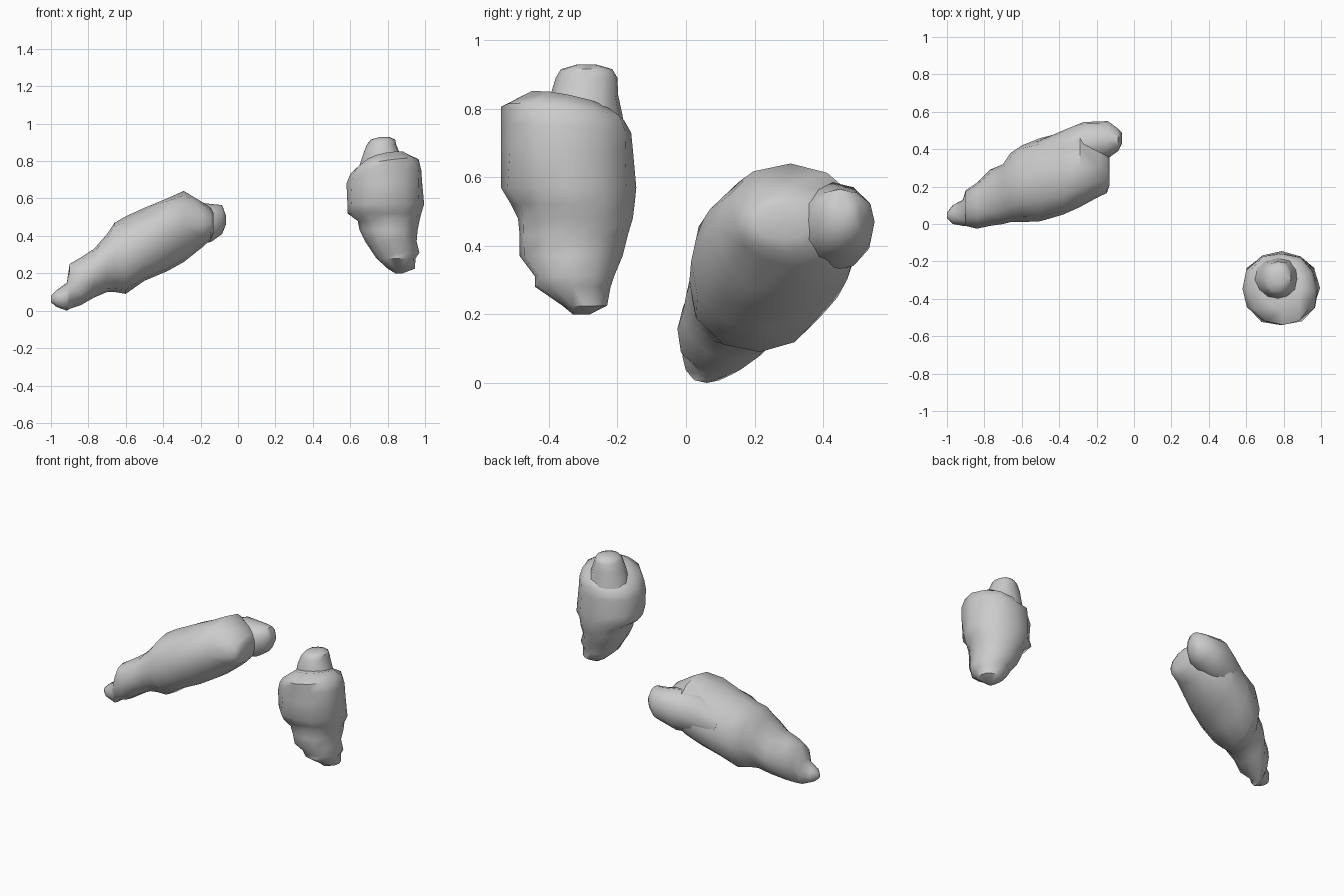
import bpy, bmesh, math, random
from mathutils import Vector

random.seed(4)
SIDES = 12


def loft(name, sections, axis, wobble=0.05):
    """Skin closed rounded rings; section = (position, min a, max a, min b, max b[, tilt a, tilt b])."""
    bm = bmesh.new()
    rings = []
    for pos, a0, a1, b0, b1, *tilt in sections:
        ta, tb = tilt or (0, 0)
        ring = []
        for i in range(SIDES):
            t = 2 * math.pi * i / SIDES
            k = 1.02 + random.uniform(-wobble, wobble) if i % 3 else 1.0
            a = (a0 + a1) / 2 + (a1 - a0) / 2 * math.cos(t) * k
            b = (b0 + b1) / 2 + (b1 - b0) / 2 * math.sin(t) * k
            p = pos + ta * math.cos(t) + tb * math.sin(t)
            co = Vector((p, a, b)) if axis == 'x' else Vector((a, b, p))
            ring.append(bm.verts.new(co))
        rings.append(ring)
    for r, s in zip(rings, rings[1:]):
        for i in range(SIDES):
            j = (i + 1) % SIDES
            bm.faces.new((r[i], r[j], s[j], s[i]))
    # close both ends with a fan
    for ring in (rings[0], rings[-1]):
        mid = bm.verts.new(sum((v.co for v in ring), Vector()) / SIDES)
        for i in range(SIDES):
            bm.faces.new((ring[i], ring[(i + 1) % SIDES], mid))
    bmesh.ops.recalc_face_normals(bm, faces=bm.faces)
    mesh = bpy.data.meshes.new(name)
    bm.to_mesh(mesh)
    bm.free()
    ob = bpy.data.objects.new(name, mesh)
    bpy.context.collection.objects.link(ob)
    bpy.ops.object.select_all(action='DESELECT')
    ob.select_set(True)
    bpy.context.view_layer.objects.active = ob
    bpy.ops.object.shade_smooth_by_angle(angle=math.radians(50))
    return ob


# Leaning lump: x, y range, z range, from narrow tip to broad shoulder
loft("leaning_body", [
    (-1.00, 0.03, 0.06, 0.045, 0.08),
    (-0.97, 0.00, 0.10, 0.02, 0.11),
    (-0.915, -0.01, 0.13, 0.00, 0.15),
    (-0.90, -0.01, 0.18, 0.01, 0.25),
    (-0.84, -0.025, 0.22, 0.03, 0.285),
    (-0.77, -0.01, 0.29, 0.07, 0.33),
    (-0.70, 0.00, 0.32, 0.10, 0.41),
    (-0.66, 0.01, 0.38, 0.10, 0.47),
    (-0.60, 0.01, 0.42, 0.09, 0.505),
    (-0.50, 0.015, 0.46, 0.16, 0.55),
    (-0.38, 0.05, 0.49, 0.21, 0.60),
    (-0.29, 0.09, 0.52, 0.26, 0.64),
    (-0.19, 0.145, 0.47, 0.34, 0.58),
    (-0.145, 0.165, 0.42, 0.38, 0.55),
    (-0.13, 0.21, 0.36, 0.42, 0.52),
], 'x')

# Rounded knob at the raised end, growing out of the body
loft("leaning_knob", [
    (-0.52, 0.22, 0.44, 0.28, 0.48),
    (-0.38, 0.28, 0.50, 0.31, 0.56),
    (-0.27, 0.31, 0.545, 0.33, 0.585),
    (-0.14, 0.35, 0.55, 0.37, 0.57),
    (-0.085, 0.39, 0.51, 0.41, 0.565),
    (-0.065, 0.43, 0.49, 0.46, 0.51),
], 'x')

# Upright lump: z, x range, y range, from the tip upwards
loft("upright_body", [
    (0.20, 0.84, 0.88, -0.33, -0.28),
    (0.225, 0.80, 0.945, -0.36, -0.23),
    (0.28, 0.74, 0.95, -0.44, -0.22),
    (0.31, 0.72, 0.97, -0.44, -0.21),
    (0.37, 0.68, 0.955, -0.485, -0.185),
    (0.43, 0.65, 0.96, -0.485, -0.17),
    (0.48, 0.64, 0.97, -0.49, -0.155),
    (0.52, 0.585, 0.98, -0.51, -0.15),
    (0.57, 0.585, 0.995, -0.54, -0.145),
    (0.68, 0.58, 0.985, -0.54, -0.155),
    (0.74, 0.60, 0.98, -0.54, -0.16, 0.01, -0.01),
    (0.785, 0.63, 0.965, -0.54, -0.18, 0.025, -0.02),
    (0.82, 0.68, 0.90, -0.46, -0.22, 0.02, -0.025),
], 'z')

# Blunt knob on top of the upright lump
loft("upright_knob", [
    (0.66, 0.62, 0.92, -0.42, -0.17),
    (0.78, 0.65, 0.89, -0.41, -0.185),
    (0.84, 0.67, 0.865, -0.395, -0.198),
    (0.89, 0.69, 0.845, -0.38, -0.20),
    (0.915, 0.71, 0.84, -0.365, -0.215),
    (0.928, 0.755, 0.81, -0.32, -0.26),
], 'z')
